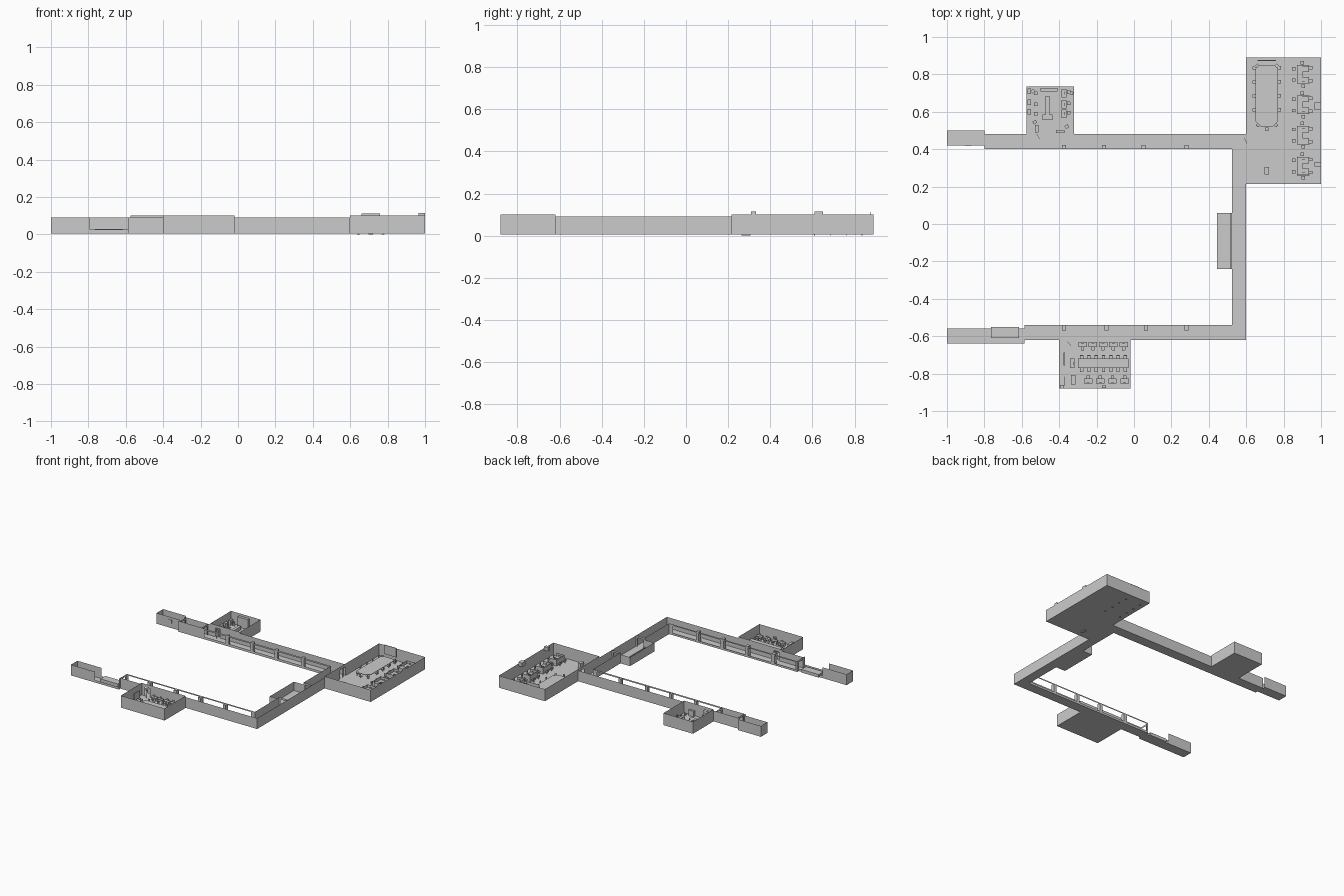
import bpy, bmesh, math
from mathutils import Matrix, Vector

if "Cube" in bpy.data.objects:
    bpy.data.objects.remove(bpy.data.objects["Cube"])

F = 0.006      # floor level
LOW = 0.09     # corridor wall top
HIGH = 0.10    # room wall top
parts = {}

def mesh(name):
    if name not in parts:
        parts[name] = bmesh.new()
    return parts[name]

def quad(name, pts):
    bm = mesh(name)
    bm.faces.new([bm.verts.new(p) for p in pts])

def floor(name, x0, x1, y0, y1):
    quad(name, [(x0, y0, F), (x1, y0, F), (x1, y1, F), (x0, y1, F)])

def panel(name, a, b, z0, z1):
    quad(name, [(*a, z0), (*b, z0), (*b, z1), (*a, z1)])

def wall(name, a, b, top, holes=()):
    """Upright sheet from a to b; holes are (start, end, bottom, top) in length units."""
    a, b = Vector(a), Vector(b)
    d = (b - a).normalized()
    p = lambda t: tuple(a + d * t)
    t = 0
    for s, e, zb, zt in holes:
        panel(name, p(t), p(s), F, top)
        if zb > F:
            panel(name, p(s), p(e), F, zb)
        if zt < top:
            panel(name, p(s), p(e), zt, top)
        t = e
    panel(name, p(t), tuple(b), F, top)

def box(name, cx, cy, sx, sy, z0, z1, at=(0, 0), rot=0):
    m = (Matrix.Translation((*at, 0)) @ Matrix.Rotation(math.radians(rot), 4, 'Z')
         @ Matrix.Translation((cx, cy, (z0 + z1) / 2)) @ Matrix.Diagonal((sx, sy, z1 - z0, 1)))
    bmesh.ops.create_cube(mesh(name), size=1, matrix=m)

def chair(name, x, y, rot, base=F):
    """Faces local +y."""
    box(name, 0, 0, .018, .018, F + .013, F + .016, (x, y), rot)
    box(name, 0, -.009, .016, .003, F + .018, F + .033, (x, y), rot)
    box(name, 0, 0, .003, .003, base, F + .013, (x, y), rot)
    for r in (0, 90):
        box(name, 0, 0, .016, .002, base, base + .002, (x, y), rot + r)

def desk(name, x, y, w, d, rot=0, monitor=True):
    """Worktop with side panels; user sits on local -y."""
    box(name, 0, 0, w, d, F + .023, F + .026, (x, y), rot)
    for s in (-1, 1):
        box(name, s * (w / 2 - .002), 0, .002, d * .9, F, F + .023, (x, y), rot)
    if monitor:
        box("monitors", 0, d * .2, .016, .002, F + .029, F + .041, (x, y), rot)
        box("monitors", 0, d * .2, .005, .005, F + .026, F + .029, (x, y), rot)

# Floors
floor("upper_corridor_floor", -.80, .60, .40, .48)
floor("upper_end_floor", -1, -.80, .42, .50)
floor("right_corridor_floor", .525, .60, -.54, .40)
floor("lower_corridor_floor", -.585, .60, -.62, -.54)
floor("lower_end_floor", -1, -.585, -.64, -.56)
floor("alcove_floor", .443, .525, -.24, .06)
floor("study_room_floor", -.575, -.32, .48, .735)
floor("class_room_floor", -.40, -.02, -.88, -.62)
floor("office_floor", .60, 1, .215, .89)

# Corridor walls with courtyard windows
D = (F, .075)
up = [(s + .80, e + .80, .026, .078) for s, e in
      [(-.57, -.39), (-.36, -.172), (-.148, .038), (.062, .268), (.292, .49)]]
wall("upper_window_wall", (-.80, .40), (.525, .40), LOW, up)
lo = [(s + .585, e + .585, .022, .08) for s, e in
      [(-.57, -.39), (-.36, -.16), (-.135, .053), (.078, .268), (.292, .49)]]
wall("lower_window_wall", (-.585, -.54), (.525, -.54), LOW, lo)
for x in (-.375, -.16, .05, .28):
    box("upper_corridor_columns", x, .411, .022, .022, F, LOW)
for x in (-.375, -.147, .065, .28):
    box("lower_corridor_columns", x, -.555, .022, .03, F, LOW)
wall("upper_back_wall", (-.80, .48), (-.575, .48), LOW)
wall("upper_back_wall", (-.32, .48), (.60, .48), LOW)
wall("lower_front_wall", (-.585, -.62), (-.40, -.62), LOW)
wall("lower_front_wall", (-.02, -.62), (.60, -.62), LOW)
wall("right_outer_wall", (.60, -.62), (.60, .215), LOW)
wall("right_inner_wall", (.525, -.54), (.525, .40), LOW, [(.30, .60, F, LOW)])

# Corridor end rooms
for nm, y, x1 in (("upper_end_walls", .42, -.80), ("lower_end_walls", -.64, -.79)):
    wall(nm, (-1, y), (x1, y), LOW)
    wall(nm, (-1, y + .08), (x1, y + .08), LOW)
    wall(nm, (-1, y), (-1, y + .08), LOW)
wall("upper_end_doorway", (-.785, .40), (-.785, .48), LOW, [(.015, .065, *D)])
wall("upper_lobby_doorway", (-.595, .40), (-.595, .48), LOW, [(.015, .065, *D)])
wall("lower_lobby_doorway", (-.585, -.64), (-.585, -.54), LOW, [(.025, .075, *D)])
wall("lower_lobby_wall", (-.79, -.64), (-.585, -.64), .025)
wall("lower_lobby_wall", (-.79, -.56), (-.585, -.56), .025)
box("lower_lobby_counter", -.69, -.58, .15, .06, F, .03)
box("end_wall_plaque", -.885, .419, .035, .003, .045, .07)

# Alcove off the right corridor
for y in (-.24, .06):
    wall("alcove_walls", (.443, y), (.525, y), .075)
    wall("alcove_doorways", (.525, y), (.60, y), LOW, [(.012, .063, *D)])
wall("alcove_walls", (.443, -.24), (.443, .06), .075)
box("alcove_beam", .52, -.09, .006, .30, F, .02)

# Room walls
def room(name, x0, x1, y0, y1, holes):
    sides = [((x0, y0), (x1, y0)), ((x0, y1), (x1, y1)), ((x0, y0), (x0, y1)), ((x1, y0), (x1, y1))]
    for i, (a, b) in enumerate(sides):
        wall(name, a, b, HIGH, holes.get(i, ()))
room("study_room_walls", -.575, -.32, .48, .735, {0: [(.045, .085, *D)]})
room("class_room_walls", -.40, -.02, -.88, -.62, {1: [(.03, .07, *D)]})
room("office_walls", .60, 1, .215, .89, {2: [(.19, .26, *D)]})

# Open doors
box("study_door", 0, .015, .002, .03, F, .075, (-.505, .455), 30)
box("class_door", 0, -.015, .002, .03, F, .075, (-.355, -.63), 40)
box("office_door", 0, .02, .002, .04, F, .075, (.604, .43), 25)

# Office: long table with clipped ends and chairs
bm = mesh("meeting_table")
rim = [(.68, .52), (.74, .52), (.77, .55), (.77, .83), (.75, .85), (.67, .85), (.65, .83), (.65, .55)]
base = bm.faces.new([bm.verts.new((x, y, F + .023)) for x, y in rim])
ext = bmesh.ops.extrude_face_region(bm, geom=[base], use_keep_orig=True)
for v in ext["geom"]:
    if isinstance(v, bmesh.types.BMVert):
        v.co.z += .004
for y in (.59, .685, .78):
    box("meeting_table_legs", .71, y, .06, .012, F, F + .023)
for i in range(4):
    y = .61 + i * .075
    chair("meeting_chairs", .644, y, -90, 0)
    chair("meeting_chairs", .776, y, 90, 0)
for x, y, r in ((.665, .53, -45), (.757, .53, 45), (.66, .845, 225), (.762, .845, 135), (.71, .507, 0)):
    chair("meeting_chairs", x, y, r)
box("office_whiteboard", .71, .874, .10, .004, .04, .112)
box("office_cabinet", .71, .285, .022, .042, 0, .05)
for y, h in ((.63, .04), (.32, .025)):
    box("wall_units", .982, y, .034, h, .085, .114)

# Office desk clusters with screens
for y in (.80, .637, .475, .31):
    box("desk_screens", .872, y, .003, .10, F, .055)
    for s in (-1, 1):
        box("desk_screens", .905, y + s * .048, .066, .003, F, .055)
        desk("cluster_desks", .905, y + s * .030, .06, .032, 0 if s > 0 else 180)
        chair("cluster_chairs", .855, y + s * .03, -90)
        chair("cluster_chairs", .945, y + s * .035, 90)
    box("cluster_desks", .887, y, .026, .095, F + .023, F + .026)
    chair("cluster_chairs", .905, y - .062, 0)
    chair("cluster_chairs", .90, y + .062, 180)

# Classroom: central table, two desk rows, board
box("class_table", -.165, -.745, .27, .05, F + .022, F + .026)
for x in (-.29, -.165, -.04):
    box("class_table_legs", x, -.745, .003, .045, F, F + .022)
for i in range(7):
    x = -.28 + i * .039
    chair("class_chairs", x, -.712, 180)
    chair("class_chairs", x, -.78, 0)
for i in range(5):
    desk("class_desks", -.275 + i * .055, -.645, .045, .026)
    chair("class_chairs", -.275 + i * .055, -.665, 0)
for i in range(4):
    desk("class_desks", -.245 + i * .065, -.84, .045, .028, 180)
    chair("class_chairs", -.245 + i * .065, -.82, 180)
box("class_board", -.372, -.722, .008, .07, .02, .075)
desk("teacher_desk", -.33, -.745, .05, .024, -90)
box("class_shelves", -.325, -.832, .022, .05, F, .05)
box("class_shelves", -.37, -.84, .004, .05, F, .06, rot=0)
box("class_corner_bins", -.385, -.87, .022, .018, F, .04)
box("class_corner_bins", -.16, -.87, .02, .014, F, .04)

# Study room: centre bench, desks along the sides
box("study_bench", -.463, .63, .022, .11, F, F + .026)
box("study_bench", -.463, .57, .055, .03, F, F + .026)
box("study_screen", -.455, .718, .09, .02, F, .085)
for y in (.70, .64, .59):
    desk("study_desks", -.375, y, .045, .026, -90)
    chair("study_chairs", -.35, y + .005, 90)
    box("study_lockers", -.56, y + .01, .018, .03, F, .045)
    chair("study_chairs", -.525, y, -90)
for x, y, r in ((-.54, .71, 45), (-.53, .545, -60), (-.36, .52, 120), (-.335, .70, 70)):
    chair("study_chairs", x, y, r)
box("study_cabinets", -.395, .495, .045, .016, F, .05)
box("study_cabinets", -.52, .51, .018, .04, F, .06)

# Turn every gathered part into an object
for name, bm in parts.items():
    closed = all(len(e.link_faces) == 2 for e in bm.edges)
    if closed:
        bmesh.ops.recalc_face_normals(bm, faces=bm.faces)
    me = bpy.data.meshes.new(name)
    bm.to_mesh(me)
    bm.free()
    bpy.context.collection.objects.link(bpy.data.objects.new(name, me))
